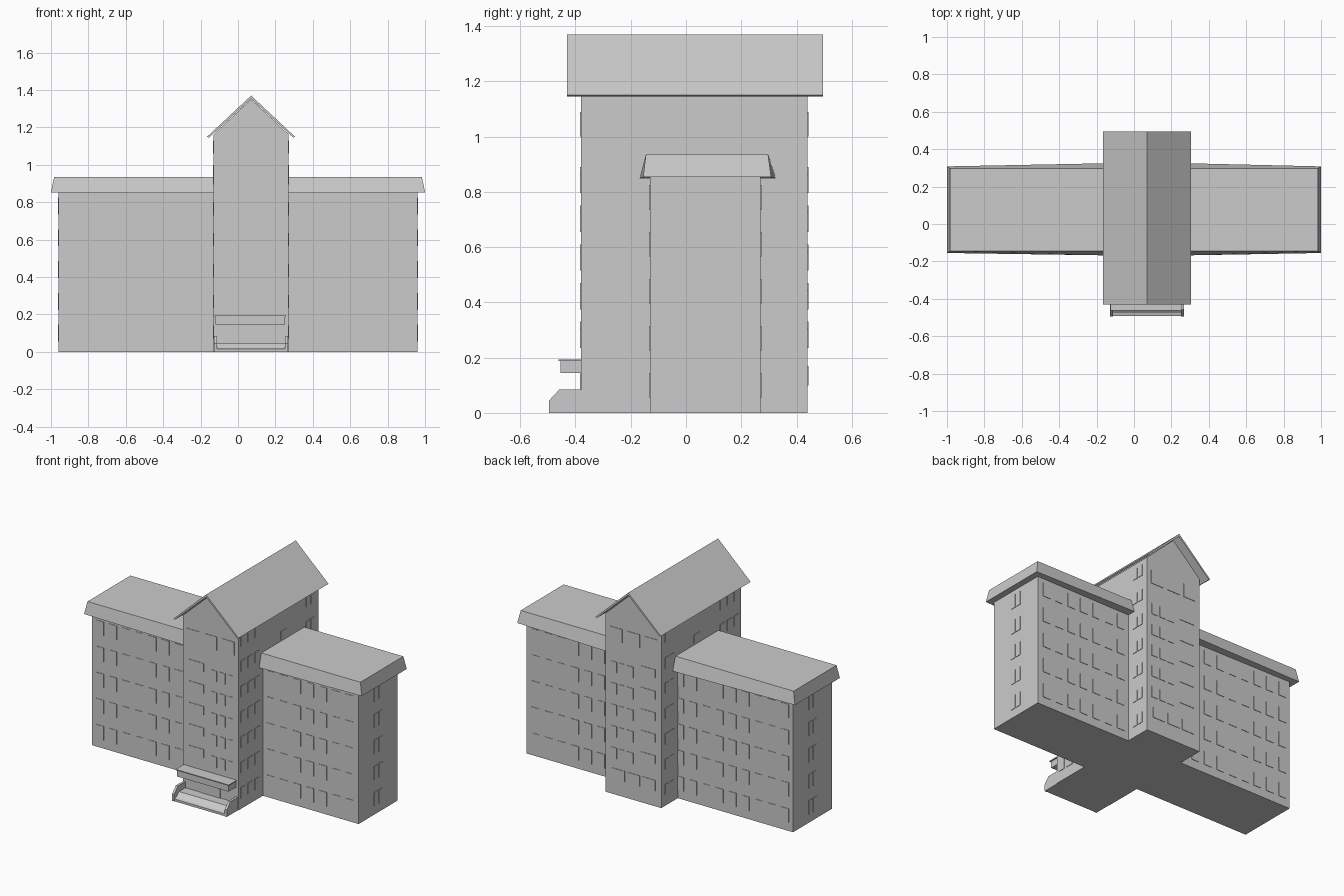
import bpy, bmesh

if "Cube" in bpy.data.objects:
    bpy.data.objects.remove(bpy.data.objects["Cube"])


def make_object(name, bm):
    bmesh.ops.recalc_face_normals(bm, faces=bm.faces)
    me = bpy.data.meshes.new(name)
    bm.to_mesh(me)
    bm.free()
    ob = bpy.data.objects.new(name, me)
    bpy.context.collection.objects.link(ob)
    return ob


def add_box(bm, x0, x1, y0, y1, z0, z1):
    vs = bmesh.ops.create_cube(bm, size=1)["verts"]
    for v in vs:
        v.co.x = x1 if v.co.x > 0 else x0
        v.co.y = y1 if v.co.y > 0 else y0
        v.co.z = z1 if v.co.z > 0 else z0


def box(name, *dims):
    bm = bmesh.new()
    add_box(bm, *dims)
    return make_object(name, bm)


def prism(name, profile, a, b, axis):
    """Extrude a profile along y (profile = x, z) or x (profile = y, z)."""
    bm = bmesh.new()
    rings = [[bm.verts.new((p, t, q) if axis == 'y' else (t, p, q))
              for p, q in profile] for t in (a, b)]
    bm.faces.new(rings[0])
    bm.faces.new(rings[1][::-1])
    n = len(profile)
    for i in range(n):
        j = (i + 1) % n
        bm.faces.new((rings[0][i], rings[0][j], rings[1][j], rings[1][i]))
    return make_object(name, bm)


def windows(name, axis, plane, columns, rows, depth=0.003):
    """Thin window panels on a wall; columns and rows are (low, high) spans."""
    bm = bmesh.new()
    lo, hi = plane - depth, plane + depth
    for a, b in columns:
        for c, d in rows:
            if axis == 'y':
                add_box(bm, a, b, lo, hi, c, d)
            else:
                add_box(bm, lo, hi, a, b, c, d)
    return make_object(name, bm)


def spans(start, pitch, size, count):
    return [(start + i * pitch, start + i * pitch + size) for i in range(count)]


# Wings and tower body
box("left_wing", -0.96, -0.13, -0.13, 0.27, 0, 0.855)
box("right_wing", 0.27, 0.96, -0.13, 0.27, 0, 0.855)
prism("tower", [(-0.13, 0), (0.27, 0), (0.27, 1.163), (0.07, 1.35), (-0.13, 1.163)],
      -0.38, 0.44, 'y')

# Thin gabled tower roof
prism("tower_roof", [(-0.165, 1.15), (0.07, 1.37), (0.305, 1.15),
                     (0.296, 1.145), (0.07, 1.353), (-0.156, 1.145)],
      -0.43, 0.495, 'y')


# Wing roofs with sloping borders, widening toward the tower
def wing_roof(name, inner, outer):
    s = 1 if outer > 0 else -1
    bm = bmesh.new()
    low = [(inner, -0.168, 0.848), (outer, -0.155, 0.853),
           (outer, 0.308, 0.853), (inner, 0.325, 0.848)]
    top = [(inner, -0.145, 0.935), (outer - 0.017 * s, -0.145, 0.935),
           (outer - 0.017 * s, 0.297, 0.935), (inner, 0.297, 0.935)]
    lo = [bm.verts.new(p) for p in low]
    hi = [bm.verts.new(p) for p in top]
    bm.faces.new(lo)
    bm.faces.new(hi)
    for i in range(4):
        j = (i + 1) % 4
        bm.faces.new((lo[i], lo[j], hi[j], hi[i]))
    make_object(name, bm)


wing_roof("left_wing_roof", -0.132, -1.0)
wing_roof("right_wing_roof", 0.27, 1.0)

# Round vent in the front gable
bpy.ops.mesh.primitive_cylinder_add(vertices=16, radius=0.012, depth=0.008,
                                    location=(0.07, -0.38, 1.3), rotation=(1.5708, 0, 0))
bpy.context.object.name = "gable_vent"

# Entrance: porch cheeks, steps between them, canopy above
cheek = [(-0.38, 0), (-0.495, 0), (-0.495, 0.045), (-0.458, 0.085), (-0.38, 0.085)]
prism("left_step_wall", cheek, -0.128, -0.113, 'x')
prism("right_step_wall", cheek, 0.251, 0.266, 'x')
prism("entrance_steps", [(-0.38, 0), (-0.493, 0), (-0.493, 0.015), (-0.475, 0.02),
                         (-0.445, 0.045), (-0.38, 0.045)], -0.113, 0.251, 'x')
box("canopy", -0.12, 0.25, -0.455, -0.38, 0.145, 0.188)
box("canopy_cap", -0.125, 0.257, -0.462, -0.38, 0.187, 0.193)
box("entrance_door", 0.0, 0.14, -0.383, -0.377, 0.045, 0.142)

# Wing windows, five floors, front and back
floors = spans(0.055, 0.17, 0.09, 5)
left_cols = spans(-0.93, 0.0945, 0.055, 9)
right_cols = spans(0.3, 0.0943, 0.055, 7)
for side, y in (("front", -0.13), ("back", 0.27)):
    windows("left_wing_windows_" + side, 'y', y, left_cols, floors)
    windows("right_wing_windows_" + side, 'y', y, right_cols, floors)
for side, x in (("left", -0.96), ("right", 0.96)):
    windows("wing_end_windows_" + side, 'x', x, spans(0.03, 0.045, 0.036, 2), floors)

# Tower windows: top row, wide column, and small paired panes
for side, y in (("front", -0.38), ("back", 0.44)):
    windows("tower_top_windows_" + side, 'y', y, spans(-0.1, 0.125, 0.09, 3), [(1.0, 1.088)])
    windows("tower_wide_windows_" + side, 'y', y, [(-0.087, 0.02)],
            spans(0.275, 0.14, 0.055, 5))
    windows("tower_small_windows_" + side, 'y', y, spans(0.07, 0.06, 0.045, 3),
            spans(0.235, 0.14, 0.07, 5))
windows("tower_ground_windows_back", 'y', 0.44, spans(-0.087, 0.11, 0.09, 3), [(0.1, 0.17)])

# Tower side windows
side_rows = spans(0.07, 0.165, 0.07, 7)
for side, x in (("left", -0.13), ("right", 0.27)):
    windows("tower_side_windows_" + side, 'x', x,
            spans(-0.36, 0.073, 0.05, 3) + [(0.315, 0.352), (0.362, 0.4)], side_rows)
    windows("tower_upper_side_windows_" + side, 'x', x, [(0.05, 0.11)], [(0.95, 1.0)])
